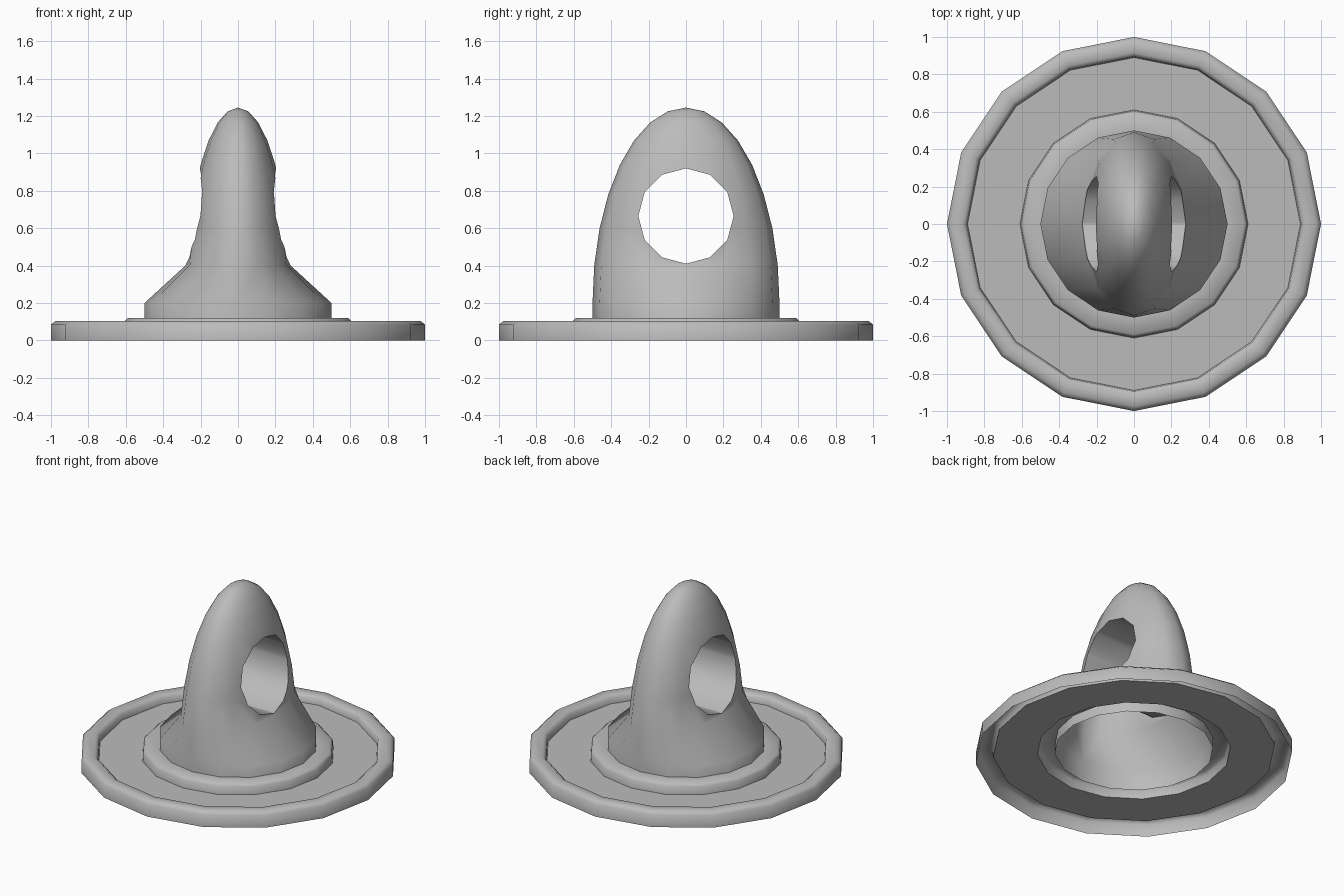
import bpy, bmesh
from math import sin, cos, pi, radians

if "Cube" in bpy.data.objects:
    bpy.data.objects.remove(bpy.data.objects["Cube"])

SIDES = 16

grey = bpy.data.materials.new("plain grey")
grey.use_nodes = True
colour = (0.5, 0.5, 0.5, 1)
grey.diffuse_color = colour
grey.node_tree.nodes["Principled BSDF"].inputs["Base Color"].default_value = colour


def make_object(name, bm):
    bmesh.ops.recalc_face_normals(bm, faces=bm.faces)
    mesh = bpy.data.meshes.new(name)
    bm.to_mesh(mesh)
    bm.free()
    mesh.materials.append(grey)
    obj = bpy.data.objects.new(name, mesh)
    bpy.context.collection.objects.link(obj)
    return obj


def smooth(obj):
    bpy.ops.object.select_all(action="DESELECT")
    obj.select_set(True)
    bpy.context.view_layer.objects.active = obj
    bpy.ops.object.shade_smooth_by_angle(angle=radians(60))


def loft(profile):
    """Skin of rings given as (x radius, y radius, z)."""
    bm = bmesh.new()
    rings = [[bm.verts.new((rx * cos(2 * pi * i / SIDES), ry * sin(2 * pi * i / SIDES), z))
              for i in range(SIDES)] for rx, ry, z in profile]
    for low, high in zip(rings, rings[1:]):
        for i in range(SIDES):
            j = (i + 1) % SIDES
            bm.faces.new((low[i], low[j], high[j], high[i]))
    return bm, rings


# Thin base: rounded outer rim, flat disc, raised collar around the knob
base_profile = [(1, 0), (1, 0.085), (0.975, 0.105), (0.915, 0.105), (0.895, 0.09), (0.89, 0.05),
                (0.61, 0.05), (0.605, 0.105), (0.59, 0.12), (0.5, 0.12)]
bm, _ = loft([(r, r, z) for r, z in base_profile])
base = make_object("base_disc", bm)
# An open sheet: make sure its disc faces upward
if max(base.data.polygons, key=lambda p: p.area).normal.z < 0:
    base.data.flip_normals()
smooth(base)

# Knob: half ellipsoid flattened sideways, flaring to a round foot
knob_profile = [(0.5, 0.5, 0.05), (0.5, 0.5, 0.2)]
for k in range(1, 8):
    a = k * pi / 16
    knob_profile.append((0.283 * cos(a), 0.5 * cos(a), 0.2 + 1.045 * sin(a)))
bm, rings = loft(knob_profile)
tip = bm.verts.new((0, 0, 1.245))
for i in range(SIDES):
    bm.faces.new((rings[-1][i], rings[-1][(i + 1) % SIDES], tip))
bm.faces.new(rings[0])
bmesh.ops.triangulate(bm, faces=[f for f in bm.faces if len(f.verts) == 4])
knob = make_object("knob", bm)

# Twelve-sided finger hole running from side to side
bpy.ops.mesh.primitive_cylinder_add(vertices=12, radius=0.255, depth=2,
                                    location=(0, 0, 0.665), rotation=(0, pi / 2, 0))
cutter = bpy.context.object
cutter.name = "hole_cutter"
cutter.data.materials.append(grey)
cutter.hide_render = True
hole = knob.modifiers.new("finger_hole", "BOOLEAN")
hole.operation = "DIFFERENCE"
hole.solver = "EXACT"
hole.object = cutter
bpy.context.view_layer.objects.active = knob
bpy.ops.object.modifier_apply(modifier=hole.name)
bpy.data.objects.remove(cutter)

# Open the underside of the knob
bm = bmesh.new()
bm.from_mesh(knob.data)
under = [f for f in bm.faces if all(v.co.z < 0.06 for v in f.verts)]
bmesh.ops.delete(bm, geom=under, context="FACES")
bm.to_mesh(knob.data)
bm.free()
smooth(knob)
